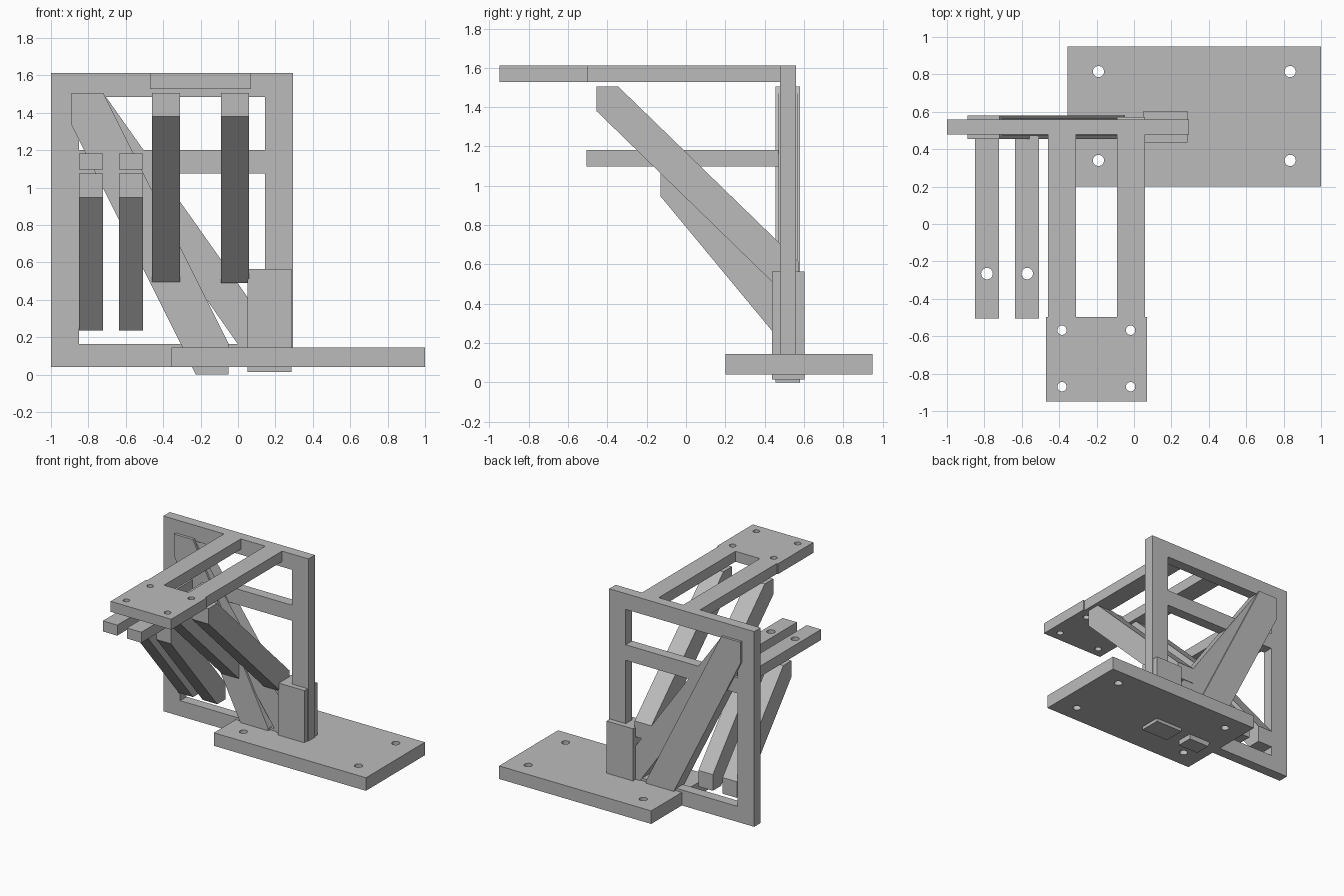
import bpy
import bmesh
from math import cos, sin, tau
from mathutils import Vector

cube = bpy.data.objects.get("Cube")
if cube:
    bpy.data.objects.remove(cube, do_unlink=True)

grey = bpy.data.materials.new("plain grey")
grey.use_nodes = True
grey.diffuse_color = (0.5, 0.5, 0.5, 1)
bsdf = next(n for n in grey.node_tree.nodes if n.type == 'BSDF_PRINCIPLED')
bsdf.inputs["Base Color"].default_value = grey.diffuse_color

# How a flat point (u, v) at depth d is placed for each extrusion axis
PLACE = {
    'x': lambda u, v, d: Vector((d, u, v)),
    'y': lambda u, v, d: Vector((u, d, v)),
    'z': lambda u, v, d: Vector((u, v, d)),
}


def rect(u0, u1, v0, v1):
    return [(u0, v0), (u1, v0), (u1, v1), (u0, v1)]


def circle(u, v, r, n=24):
    return [(u + r * cos(tau * i / n), v + r * sin(tau * i / n)) for i in range(n)]


def prism(name, axis, lo, hi, outline, holes=()):
    """Extrude an outline, with openings, along an axis."""
    bm = bmesh.new()
    place = PLACE[axis]
    for loop in [outline, *holes]:
        verts = [bm.verts.new(place(u, v, lo)) for u, v in loop]
        for a, b in zip(verts, verts[1:] + verts[:1]):
            bm.edges.new((a, b))
    bmesh.ops.triangle_fill(bm, use_beauty=True, edges=bm.edges[:])
    out = bmesh.ops.extrude_face_region(bm, geom=bm.faces[:])
    moved = [g for g in out["geom"] if isinstance(g, bmesh.types.BMVert)]
    bmesh.ops.translate(bm, verts=moved, vec=place(0, 0, hi - lo))
    bmesh.ops.recalc_face_normals(bm, faces=bm.faces[:])
    mesh = bpy.data.meshes.new(name)
    bm.to_mesh(mesh)
    bm.free()
    mesh.materials.append(grey)
    obj = bpy.data.objects.new(name, mesh)
    bpy.context.collection.objects.link(obj)
    return obj


# Base plate with four bolt holes
prism("base_plate", 'z', 0.04, 0.145, rect(-0.355, 1, 0.2, 0.95),
      [circle(x, y, 0.03) for x in (-0.19, 0.835) for y in (0.34, 0.815)])

# Upright frame with a crossbar between two openings
prism("upright_frame", 'y', 0.478, 0.56, rect(-1, 0.293, 0.04, 1.612),
      [rect(-0.85, 0.145, 0.165, 1.075), rect(-0.85, 0.145, 1.2, 1.485)])

# Socket that holds the frame on the base
prism("post_socket", 'z', 0.015, 0.565, rect(0.05, 0.285, 0.437, 0.603))

# Diagonals across the frame
prism("main_diagonal", 'y', 0.455, 0.58,
      [(-0.89, 1.505), (-0.72, 1.505), (-0.05, 0.165),
       (-0.05, 0), (-0.225, 0), (-0.89, 1.335)])
prism("second_diagonal", 'y', 0.47, 0.568,
      [(-0.89, 1.505), (-0.72, 1.505), (0.1, 0.345),
       (0.1, 0.02), (-0.89, 1.43)])

# Upper shelf: end plate, two arms and their sloping braces
prism("shelf_end_plate", 'z', 1.528, 1.612, rect(-0.47, 0.07, -0.95, -0.498),
      [circle(x, y, 0.025) for x in (-0.385, -0.018) for y in (-0.87, -0.568)])
for side, x0, x1 in (("right", -0.46, -0.31), ("left", -0.092, 0.058)):
    prism(side + "_shelf_arm", 'z', 1.528, 1.612, rect(x0, x1, -0.5, 0.48))
    prism(side + "_shelf_brace", 'x', x0, x1,
          [(-0.455, 1.38), (-0.455, 1.505), (-0.345, 1.505),
           (0.572, 0.615), (0.572, 0.49), (0.46, 0.49)])

# Lower pair of drilled bars and their sloping braces
for side, x0, x1 in (("outer", -0.85, -0.722), ("inner", -0.635, -0.507)):
    prism(side + "_bar", 'z', 1.098, 1.183, rect(x0, x1, -0.505, 0.48),
          [circle((x0 + x1) / 2, -0.265, 0.031)])
    prism(side + "_bar_brace", 'x', x0, x1,
          [(-0.13, 0.947), (-0.13, 1.075), (-0.025, 1.075),
           (0.565, 0.365), (0.565, 0.235), (0.46, 0.235)])
